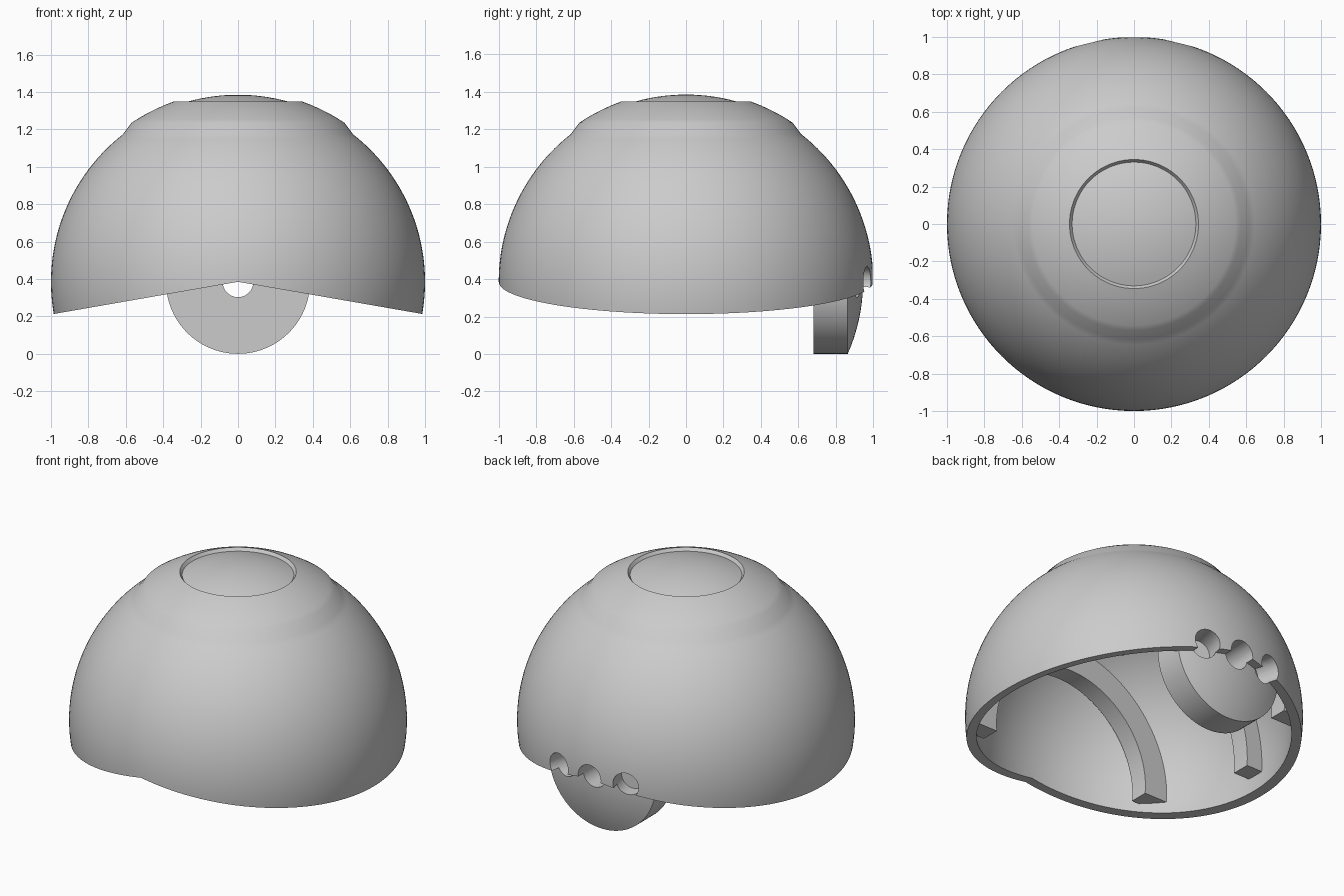
import bpy
import bmesh
from math import sin, cos, asin, sqrt, pi, radians
from mathutils import Matrix, Vector

cube = bpy.data.objects.get("Cube")
if cube:
    bpy.data.objects.remove(cube, do_unlink=True)

CZ = 0.385          # height of the dome centre
INNER = 0.94        # inner radius of the shell
EMBED = 0.955       # inner parts reach slightly into the shell

grey = bpy.data.materials.new("plain grey")
grey.use_nodes = True
colour = (0.6, 0.6, 0.6, 1)
grey.diffuse_color = colour
grey.node_tree.nodes["Principled BSDF"].inputs["Base Color"].default_value = colour


def make_object(name, bm):
    bmesh.ops.remove_doubles(bm, verts=bm.verts, dist=1e-5)
    bmesh.ops.recalc_face_normals(bm, faces=bm.faces)
    mesh = bpy.data.meshes.new(name)
    bm.to_mesh(mesh)
    bm.free()
    obj = bpy.data.objects.new(name, mesh)
    bpy.context.collection.objects.link(obj)
    return obj


def lathe(name, points, axis, steps, closed=True):
    bm = bmesh.new()
    verts = [bm.verts.new(p) for p in points]
    edges = [bm.edges.new(pair) for pair in zip(verts, verts[1:])]
    if closed:
        edges.append(bm.edges.new((verts[-1], verts[0])))
    bmesh.ops.spin(bm, geom=verts + edges, cent=(0, 0, CZ), axis=axis,
                   angle=2 * pi, steps=steps, use_duplicate=False)
    return make_object(name, bm)


def arc(radius, start, end, count):
    """Points on the dome section, by elevation in degrees."""
    angles = [radians(start + (end - start) * i / count) for i in range(count + 1)]
    return [Vector((radius * cos(a), 0, CZ + radius * sin(a))) for a in angles]


def cut(obj, cutters):
    bpy.context.view_layer.objects.active = obj
    for cutter in cutters:
        mod = obj.modifiers.new("cut", "BOOLEAN")
        mod.operation = "DIFFERENCE"
        mod.solver = "EXACT"
        mod.object = cutter
        bpy.ops.object.modifier_apply(modifier=mod.name)


def finish(obj):
    obj.data.materials.clear()
    obj.data.materials.append(grey)
    bpy.ops.object.select_all(action="DESELECT")
    obj.select_set(True)
    bpy.context.view_layer.objects.active = obj
    bpy.ops.object.shade_smooth_by_angle(angle=radians(25))


def drill(angle, near, far=1.15, radius=0.082):
    """Horizontal radial cutter through the back of the rim."""
    bm = bmesh.new()
    bmesh.ops.create_cone(bm, cap_ends=True, segments=40, radius1=radius,
                          radius2=radius, depth=far - near)
    turn = (Matrix.Translation((0, 0, CZ)) @ Matrix.Rotation(-radians(angle), 4, "Z")
            @ Matrix.Translation((0, (near + far) / 2, 0))
            @ Matrix.Rotation(pi / 2, 4, "X"))
    bmesh.ops.transform(bm, matrix=turn, verts=bm.verts)
    obj = make_object("drill_cutter", bm)
    obj.hide_render = True
    return obj


# Dome shell with raised collar around the top
profile = arc(1, -18, 52, 32) + arc(1.023, 56.2, 70.3, 8) + arc(1, 70.7, 90, 10)
profile += arc(INNER, 90, -18, 48)
top = len(arc(1, -18, 52, 32)) + 9 + 11
# start the loop at the inner apex so that no edge lies on the axis
profile = profile[top:] + profile[:top]
for p in profile:
    if abs(p.x) < 1e-6:
        p.x = 0
shell = lathe("dome_shell", profile, (0, 0, 1), 128, closed=False)

# Wedge that leaves the rim peaked at front and back
bm = bmesh.new()
outline = [(0, CZ), (1.3, CZ - 0.227), (1.3, -0.6), (-1.3, -0.6), (-1.3, CZ - 0.227)]
face = bm.faces.new([bm.verts.new((x, -1.3, z)) for x, z in outline])
side = bmesh.ops.extrude_face_region(bm, geom=[face])["geom"]
bmesh.ops.translate(bm, vec=(0, 2.6, 0),
                    verts=[v for v in side if isinstance(v, bmesh.types.BMVert)])
wedge = make_object("rim_cutter", bm)
wedge.hide_render = True

# Round boss inside the back, its outer face following the shell
HOLE, BOSS = 0.082, 0.385
ring = [(HOLE, 0.68), (BOSS, 0.68)]
for i in range(9):
    r = BOSS + (HOLE - BOSS) * i / 8
    ring.append((r, sqrt(0.945 ** 2 - r * r)))
boss = lathe("back_boss", [Vector((r, y, CZ)) for r, y in ring], (0, 1, 0), 96)

# Three holes at the back rim; the outer two stop inside the boss
side_drills = [drill(14, 0.85), drill(-14, 0.85)]
centre_drill = drill(0, 0.75)
cut(shell, [wedge, centre_drill] + side_drills)
cut(boss, side_drills)
for cutter in side_drills + [centre_drill, wedge]:
    bpy.data.objects.remove(cutter, do_unlink=True)
finish(shell)
finish(boss)


# Arched ribs across the inside, with level feet
def rib(name, y_mid, inner_radius, steps=56):
    y0, y1 = y_mid - 0.06, y_mid + 0.06
    corners = [(inner_radius, y0), (inner_radius, y1),
               (sqrt(EMBED ** 2 - y1 * y1), y1), (sqrt(EMBED ** 2 - y0 * y0), y0)]
    bm = bmesh.new()
    loops = []
    for i in range(steps + 1):
        loop = []
        for r, y in corners:
            foot = asin(-0.05 / r)
            a = foot + (pi - 2 * foot) * i / steps
            loop.append(bm.verts.new((r * cos(a), y, CZ + r * sin(a))))
        loops.append(loop)
    for a, b in zip(loops, loops[1:]):
        for k in range(4):
            n = (k + 1) % 4
            bm.faces.new((a[k], a[n], b[n], b[k]))
    bm.faces.new(loops[0])
    bm.faces.new(loops[-1])
    finish(make_object(name, bm))


rib("front_rib", -0.64, 0.575)
rib("middle_rib", 0, 0.825)
rib("back_rib", 0.64, 0.575)
